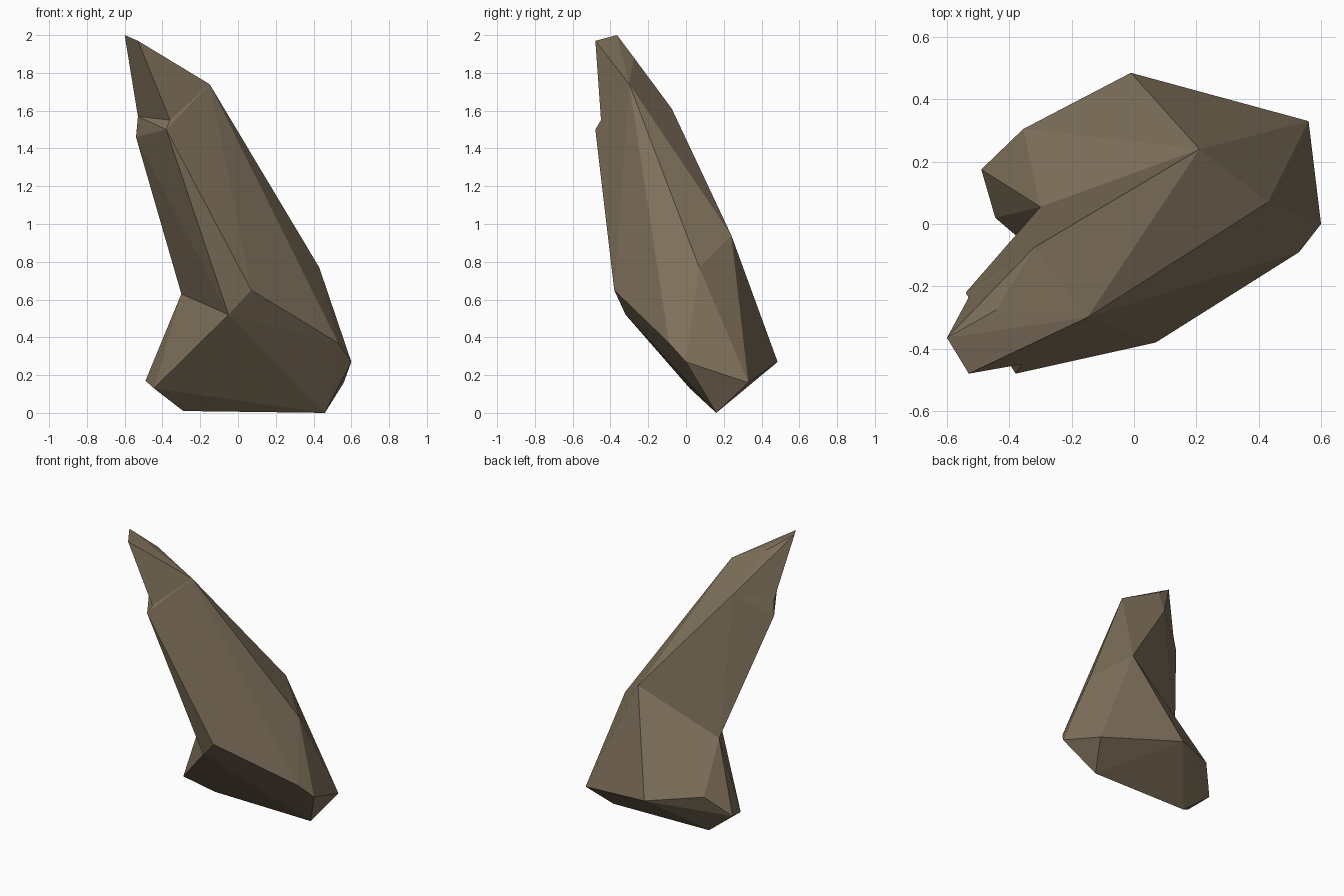
import bpy, bmesh

if "Cube" in bpy.data.objects:
    bpy.data.objects.remove(bpy.data.objects["Cube"])

# One flat stone colour
stone = bpy.data.materials.new("brown stone")
stone.diffuse_color = (0.215, 0.165, 0.105, 1)
stone.use_nodes = True
stone.node_tree.nodes["Principled BSDF"].inputs["Base Color"].default_value = stone.diffuse_color

# Corner points of the rock, grouped by region
NOTCH = [(-0.36, -0.45, 1.55), (-0.53, -0.235, 1.57),
         (-0.32, -0.075, 1.61), (-0.15, -0.30, 1.74)]
TIP = [(-0.60, -0.365, 2.0), (-0.53, -0.48, 1.97), (-0.44, -0.275, 1.88)]
LEDGE = [(-0.38, -0.48, 1.50), (-0.54, -0.22, 1.46)]
WAIST = [(-0.30, 0.055, 0.63), (-0.05, -0.32, 0.52), (0.07, -0.38, 0.65),
         (0.53, -0.09, 0.37), (0.43, 0.07, 0.77), (0.21, 0.24, 0.94)]
BASE = [(-0.49, 0.175, 0.17), (-0.445, 0.02, 0.13), (-0.29, 0.155, 0.01),
        (0.46, 0.16, 0.0), (0.60, 0.0, 0.27), (0.56, 0.33, 0.16),
        (-0.01, 0.485, 0.27), (-0.355, 0.305, 0.32)]


def chunk(name, points):
    """Faceted convex stone chunk wrapped around the points."""
    bm = bmesh.new()
    for p in points:
        bm.verts.new(p)
    bmesh.ops.convex_hull(bm, input=bm.verts[:])
    bmesh.ops.delete(bm, geom=[v for v in bm.verts if not v.link_faces], context='VERTS')
    bmesh.ops.recalc_face_normals(bm, faces=bm.faces[:])
    me = bpy.data.meshes.new(name)
    bm.to_mesh(me)
    bm.free()
    me.materials.append(stone)
    ob = bpy.data.objects.new(name, me)
    bpy.context.collection.objects.link(ob)
    return ob


# Leaning shaft, with the pointed tip and wide foot fused onto it
rock = chunk("rock", NOTCH + LEDGE + WAIST)
bpy.context.view_layer.objects.active = rock
for part in (chunk("rock_foot", WAIST + BASE), chunk("rock_tip", TIP + NOTCH)):
    mod = rock.modifiers.new("fuse", 'BOOLEAN')
    mod.operation = 'UNION'
    mod.solver = 'EXACT'
    mod.object = part
    bpy.ops.object.modifier_apply(modifier=mod.name)
    bpy.data.objects.remove(part)
